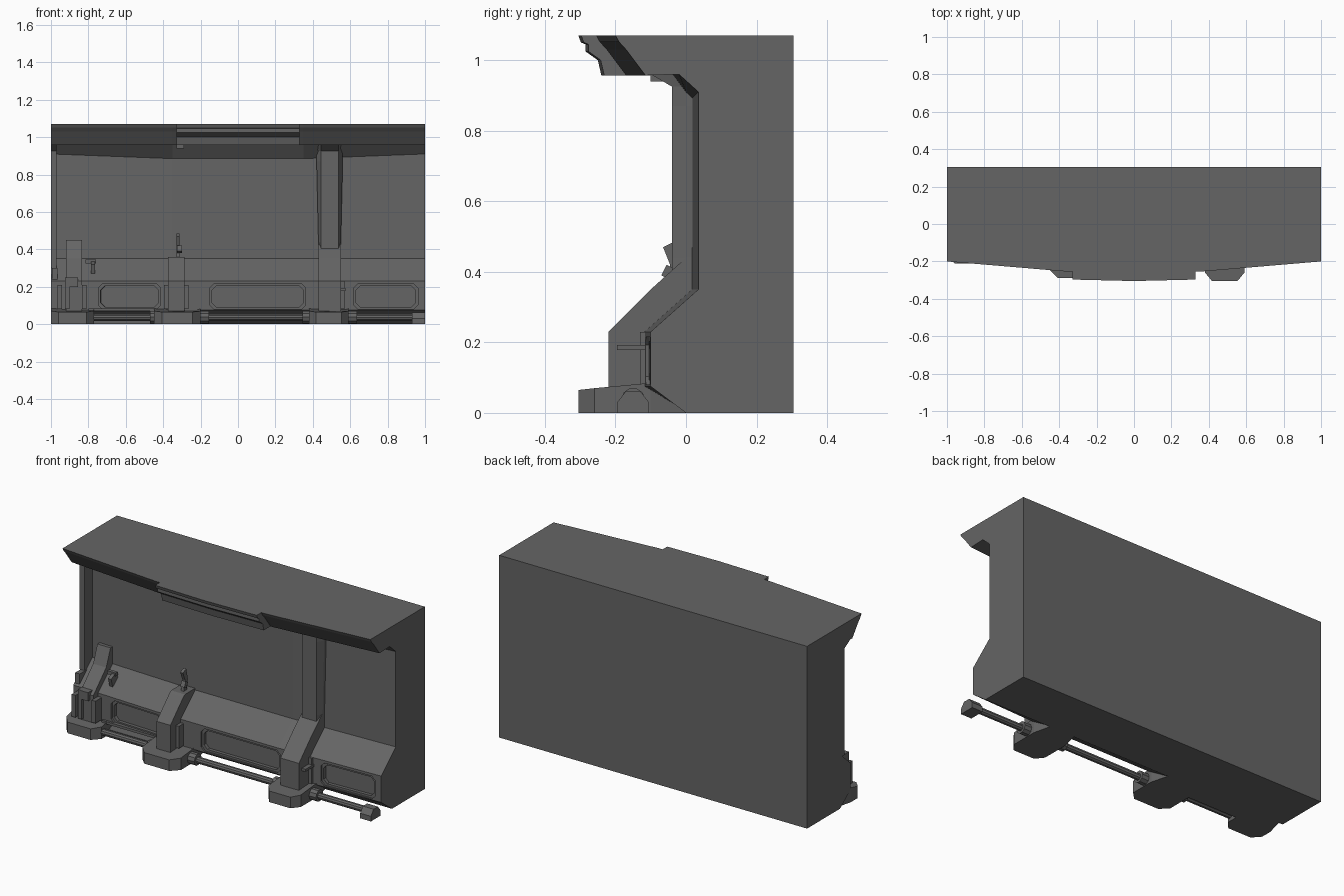
import bpy, bmesh, math
from mathutils import Matrix, Vector

if "Cube" in bpy.data.objects:
    bpy.data.objects.remove(bpy.data.objects["Cube"], do_unlink=True)

grey = bpy.data.materials.new("dark_grey")
grey.use_nodes = True
colour = (0.13, 0.13, 0.13, 1)
grey.diffuse_color = colour
grey.node_tree.nodes["Principled BSDF"].inputs["Base Color"].default_value = colour


def finish(name, bm):
    bmesh.ops.recalc_face_normals(bm, faces=bm.faces)
    mesh = bpy.data.meshes.new(name)
    bm.to_mesh(mesh)
    bm.free()
    mesh.materials.append(grey)
    ob = bpy.data.objects.new(name, mesh)
    bpy.context.collection.objects.link(ob)
    return ob


def loft(name, rings):
    """Closed skin through rings of equal point count, capped at both ends."""
    bm = bmesh.new()
    loops = [[bm.verts.new(p) for p in ring] for ring in rings]
    n = len(loops[0])
    for a, b in zip(loops, loops[1:]):
        for i in range(n):
            j = (i + 1) % n
            bm.faces.new((a[i], a[j], b[j], b[i]))
    bm.faces.new(loops[0])
    bm.faces.new(loops[-1])
    return finish(name, bm)


def side_prism(name, x0, x1, profile):
    """Profile in (y, z) swept along x."""
    return loft(name, [[(x, y, z) for y, z in profile] for x in (x0, x1)])


def box(name, x0, x1, y0, y1, z0, z1):
    return side_prism(name, x0, x1, [(y0, z0), (y1, z0), (y1, z1), (y0, z1)])


def rod(name, x0, x1, y, z, r, sides=10):
    ring = [(y + r * math.cos(2 * math.pi * i / sides),
             z + r * math.sin(2 * math.pi * i / sides)) for i in range(sides)]
    return side_prism(name, x0, x1, ring)


# Main body: wall, console and roof overhang, bowed forward in the middle
def body_ring(x, bow):
    console, canopy, drop = -0.025 * bow, -0.055 * bow, -0.025 * bow
    pts = [(0.305, 0), (0, 0)]
    pts += [(y + console, z) for y, z in
            ((-0.1, 0.075), (-0.1, 0.23), (0.035, 0.35))]
    pts += [(0.035 + console, 0.91 + drop), (-0.02 + console, 0.96)]
    pts += [(y + canopy, z) for y, z in
            ((-0.115, 0.957), (-0.17, 1.03), (-0.19, 1.052), (-0.2, 1.07))]
    pts.append((0.305, 1.07))
    return [(x, y, z) for y, z in pts]


body = loft("body", [body_ring(-1, 0), body_ring(-0.35, 1),
                     body_ring(0.35, 1), body_ring(1, 0)])


# Recessed console panels with a stepped frame
def recess(cx, y, half_width, turn):
    for grow, depth in ((0.012, 0.01), (0, 0.03)):
        w, h, c = half_width + grow, 0.055 + grow, 0.022
        outline = [(w, h - c), (w - c, h), (c - w, h), (-w, h - c),
                   (-w, c - h), (c - w, -h), (w - c, -h), (w, c - h)]
        cutter = loft("panel_cutter", [[(px, d, pz) for px, pz in outline]
                                       for d in (-0.05, depth)])
        cutter.data.transform(Matrix.Translation((cx, y, 0.148))
                              @ Matrix.Rotation(turn, 4, 'Z'))
        cutter.hide_render = True
        mod = body.modifiers.new("recess", 'BOOLEAN')
        mod.object, mod.operation, mod.solver = cutter, 'DIFFERENCE', 'EXACT'
        bpy.context.view_layer.objects.active = body
        bpy.ops.object.modifier_apply(modifier=mod.name)
        bpy.data.objects.remove(cutter, do_unlink=True)


recess(-0.58, -0.116, 0.155, -0.038)
recess(0.105, -0.125, 0.245, 0)
recess(0.79, -0.108, 0.16, 0.038)

# Central roof fascia
fascia = [(-0.1, 1.07), (-0.305, 1.07), (-0.298, 1.05), (-0.285, 1.045),
          (-0.285, 1.025), (-0.25, 1.0), (-0.24, 0.957), (-0.1, 0.957)]
loft("roof_fascia", [[(x, y if y > -0.2 else y + back, z) for y, z in fascia]
                     for x, back in ((-0.33, 0.008), (0, 0), (0.33, 0.008))])
box("ceiling_fixture", -0.33, -0.29, -0.1, -0.05, 0.94, 0.96)

# Wall pillars
def pillar(name, x0, x1, spread):
    def ring(z, y, s):
        return [(x0 - s, 0.06, z), (x0 - s, 0, z), (x0 + 0.015 * (x0 > 0), y, z),
                (x1 - 0.012, y, z), (x1 + s, 0, z), (x1 + s, 0.06, z)]
    loft(name, [ring(0.3, -0.04, 0), ring(0.44, -0.04, 0), ring(0.87, -0.04, spread),
                ring(0.925, -0.04, spread), ring(0.96, -0.1, spread)])


pillar("right_of_centre_pillar", 0.43, 0.55, 0.01)
side_prism("end_fin", -1, -0.97, [(0.06, 0.3), (-0.04, 0.3), (-0.04, 0.925),
                                  (-0.1, 0.96), (0.06, 0.96)])


# Sloping struts standing on the feet
def strut(name, x0, x1, top, front, crown):
    side_prism(name, x0, x1, [(0.05, 0.05), (front, 0.05), (front, 0.23),
                              (front + 0.12, 0.35), (crown, top), (0.06, top)])


strut("end_strut", -0.92, -0.835, 0.45, -0.15, 0.01)
strut("centre_strut", -0.375, -0.285, 0.36, -0.22, -0.085)
strut("large_strut", 0.43, 0.55, 0.44, -0.22, 0)


# Faceted feet with a sloping toe
def foot(name, x0, x1, front):
    c, w = (x0 + x1) / 2, (x1 - x0) / 2
    half = [(0.65 * w, front, 0.065), (w, front + 0.045, 0.07),
            (w, -0.1, 0.085), (0.75 * w, 0.01, 0.085)]
    plan = [(c + x, y, z) for x, y, z in half]
    plan += [(c - x, y, z) for x, y, z in reversed(half)]
    loft(name, [[(x, y, 0) for x, y, z in plan], plan])


foot("end_foot", -1, -0.77, -0.21)
foot("centre_foot", -0.45, -0.2, -0.29)
foot("large_foot", 0.38, 0.59, -0.305)

# Foot rails, their collars and the end bracket
for i, (x0, x1) in enumerate(((-0.78, -0.44), (-0.21, 0.39), (0.58, 0.95))):
    rod(f"foot_rail_{i + 1}", x0, x1, -0.15, 0.035, 0.019)
for i, x in enumerate((-0.2, 0.345, 0.59, -0.47)):
    rod(f"rail_collar_{i + 1}", x, x + 0.045, -0.15, 0.037, 0.034)
side_prism("rail_end_bracket", 0.93, 1.0,
           [(-0.195, 0), (-0.195, 0.03), (-0.17, 0.062), (-0.13, 0.062),
            (-0.105, 0.03), (-0.105, 0)])
box("kick_plate", -0.8, -0.42, -0.1, 0.02, 0, 0.03)
box("console_sill_left", -0.8, -0.42, -0.122, -0.05, 0.07, 0.085)

# Small equipment on the struts
box("strut_bracket", 0.55, 0.575, -0.195, -0.1, 0.178, 0.192)
box("strut_bracket_post", 0.55, 0.57, -0.13, -0.09, 0.08, 0.23)
for i, x in enumerate((-0.395, -0.285)):
    box(f"strut_rib_{i + 1}", x, x + 0.02, -0.17, -0.09, 0.08, 0.21)
for i, x in enumerate((-0.965, -0.925, -0.835)):
    box(f"end_post_{i + 1}", x, x + 0.025, -0.165, -0.1, 0.08, 0.21 + 0.04 * (i % 2))
box("end_post_cap", -0.905, -0.855, -0.17, -0.1, 0.2, 0.25)
box("end_side_block", -0.995, -0.965, -0.09, 0.02, 0.08, 0.3)

# Control lever and lamp on the console
side_prism("control_lever", -0.33, -0.312,
           [(-0.06, 0.35), (-0.03, 0.35), (-0.02, 0.42), (-0.035, 0.485),
            (-0.065, 0.47), (-0.045, 0.42)])
side_prism("lever_knob", -0.327, -0.3,
           [(-0.07, 0.39), (-0.05, 0.38), (-0.035, 0.41), (-0.055, 0.42)])
side_prism("console_lamp", -0.785, -0.765,
           [(-0.07, 0.27), (-0.02, 0.3), (-0.03, 0.345), (-0.085, 0.32)])
box("console_lamp_arm", -0.815, -0.76, -0.05, -0.03, 0.325, 0.345)
